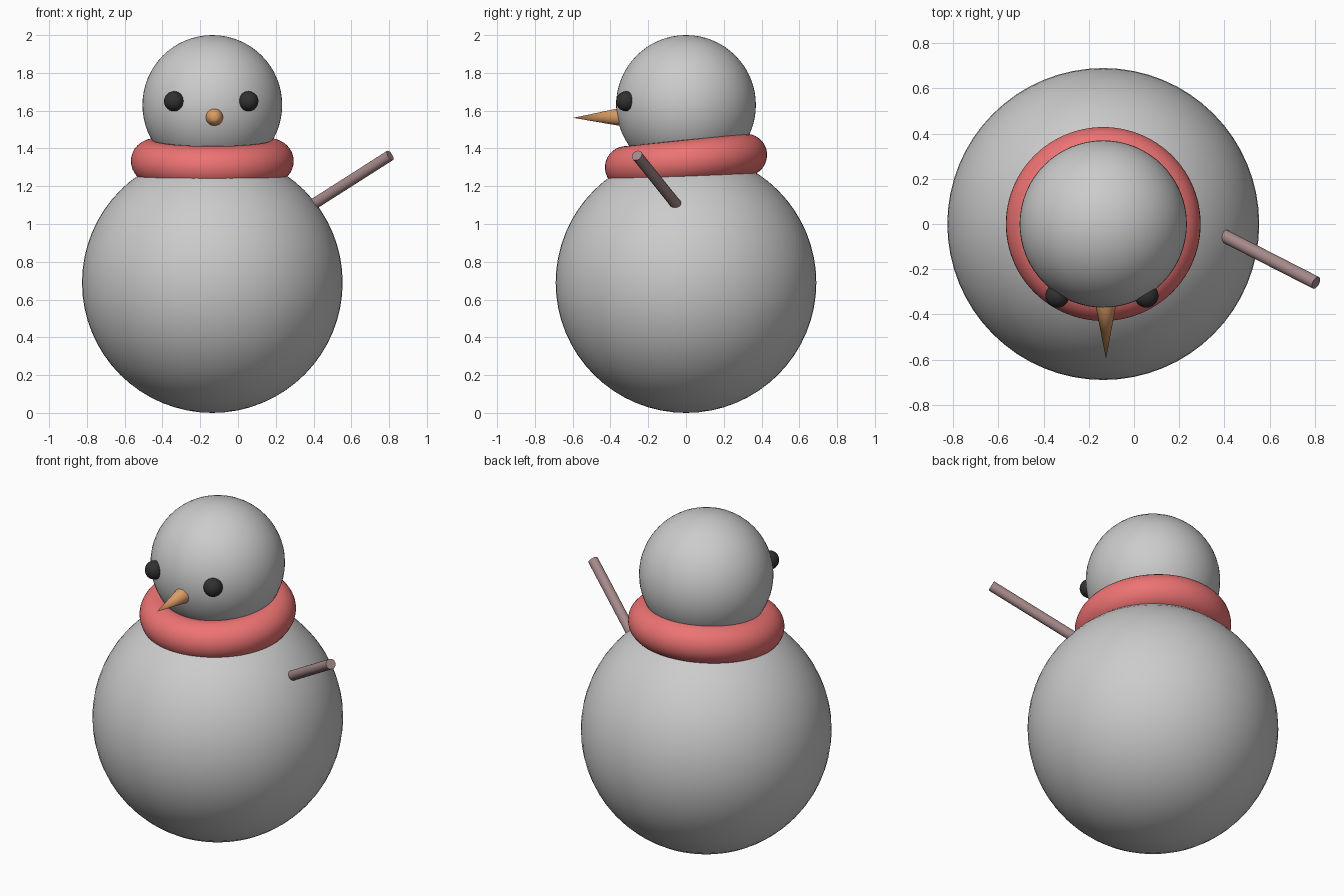
import bpy, math
from mathutils import Vector

if "Cube" in bpy.data.objects:
    bpy.data.objects.remove(bpy.data.objects["Cube"])

CX = -0.136  # centre line of the stacked balls


def finish(name, color=None):
    ob = bpy.context.object
    ob.name = name
    bpy.ops.object.shade_smooth_by_angle(angle=math.radians(40))
    if color:
        mat = bpy.data.materials.new(name + "_colour")
        mat.diffuse_color = (*color, 1)
        mat.use_nodes = True
        mat.node_tree.nodes["Principled BSDF"].inputs["Base Color"].default_value = mat.diffuse_color
        ob.data.materials.append(mat)
    return ob


def ball(name, r, loc, color=None, seg=64):
    bpy.ops.mesh.primitive_uv_sphere_add(segments=seg, ring_count=seg // 2, radius=r, location=loc)
    return finish(name, color)


def rod(name, start, end, r1, r2, color):
    a, b = Vector(start), Vector(end)
    d = b - a
    bpy.ops.mesh.primitive_cone_add(vertices=32, radius1=r1, radius2=r2, depth=d.length,
                                    location=(a + b) / 2, rotation=d.to_track_quat('Z', 'Y').to_euler())
    return finish(name, color)


# Snow balls
ball("body", 0.69, (CX, 0, 0.69))
ball("head", 0.37, (CX, 0, 1.63))

# Scarf ring, lower at the front
bpy.ops.mesh.primitive_torus_add(major_segments=96, minor_segments=32, major_radius=0.319,
                                 minor_radius=0.112, location=(CX, 0, 1.333),
                                 rotation=(math.radians(5.9), 0, 0))
finish("scarf", (0.85, 0.17, 0.17))

# Eyes
for side, label in ((-1, "left"), (1, "right")):
    ball("eye_" + label, 0.053, (CX - 0.006 + side * 0.197, -0.317, 1.65), (0.03, 0.03, 0.03), 32)

# Nose
rod("nose", (-0.125, -0.33, 1.567), (-0.124, -0.597, 1.562), 0.051, 0.0, (0.7, 0.33, 0.13))

# Single stick arm, sunk slightly into the body
tip = Vector((0.805, -0.26, 1.363))
root = Vector((0.40, -0.053, 1.105))
rod("arm", root + (root - tip) * 0.12, tip, 0.029, 0.029, (0.38, 0.25, 0.25))
